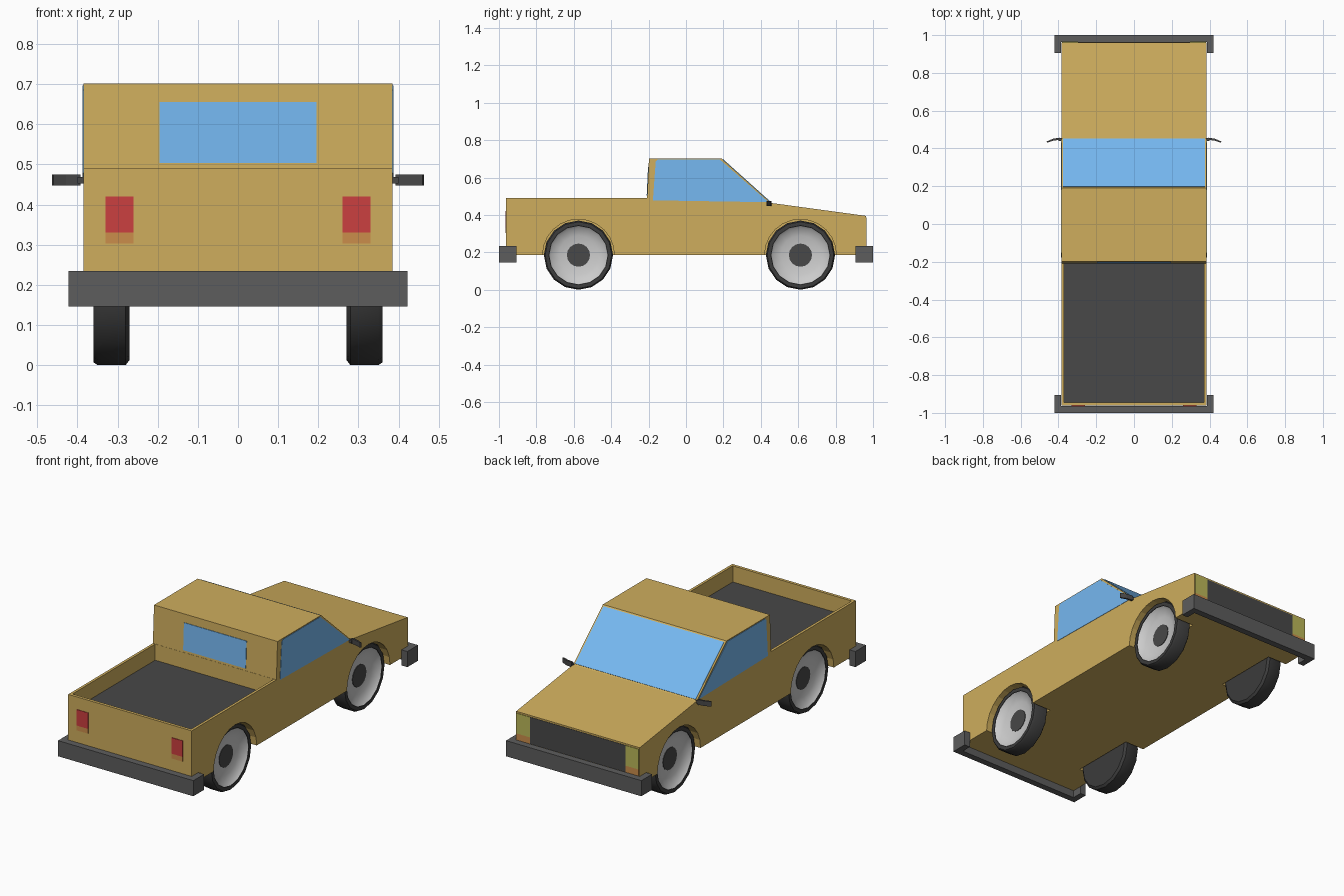
import bpy, bmesh, math
from mathutils import Vector

if "Cube" in bpy.data.objects:
    bpy.data.objects.remove(bpy.data.objects["Cube"])


def material(name, rgb):
    m = bpy.data.materials.new(name)
    m.diffuse_color = (*rgb, 1)
    m.use_nodes = True
    m.node_tree.nodes["Principled BSDF"].inputs["Base Color"].default_value = m.diffuse_color
    return m


PAINT = material("ochre_paint", (0.62, 0.42, 0.11))
GLASS = material("blue_glass", (0.18, 0.48, 0.88))
DARK = material("dark_trim", (0.065, 0.065, 0.065))
GREY = material("bumper_grey", (0.11, 0.11, 0.11))
RUBBER = material("rubber", (0.045, 0.045, 0.045))
SILVER = material("silver", (0.62, 0.62, 0.62))
RED = material("red_lens", (0.6, 0.05, 0.05))
ORANGE = material("orange_lens", (0.6, 0.27, 0.07))
YELLOW = material("headlight_lens", (0.5, 0.48, 0.1))


def finish(name, bm, mat):
    bmesh.ops.recalc_face_normals(bm, faces=bm.faces)
    me = bpy.data.meshes.new(name)
    bm.to_mesh(me)
    bm.free()
    ob = bpy.data.objects.new(name, me)
    bpy.context.collection.objects.link(ob)
    if mat:
        me.materials.append(mat)
    return ob


def prism(name, pts, vec, mat=None):
    """Polygon extruded along a vector."""
    bm = bmesh.new()
    face = bm.faces.new([bm.verts.new(p) for p in pts])
    new = bmesh.ops.extrude_face_region(bm, geom=[face], use_keep_orig=True)
    verts = [v for v in new["geom"] if isinstance(v, bmesh.types.BMVert)]
    bmesh.ops.translate(bm, verts=verts, vec=Vector(vec))
    return finish(name, bm, mat)


def box(name, x0, x1, y0, y1, z0, z1, mat=None):
    return prism(name, [(x0, y0, z0), (x1, y0, z0), (x1, y1, z0), (x0, y1, z0)],
                 (0, 0, z1 - z0), mat)


def cut(ob, cutter):
    cutter.hide_render = True
    mod = ob.modifiers.new("cut", 'BOOLEAN')
    mod.operation = 'DIFFERENCE'
    mod.solver = 'EXACT'
    mod.object = cutter
    bpy.context.view_layer.objects.active = ob
    bpy.ops.object.modifier_apply(modifier=mod.name)
    bpy.data.objects.remove(cutter)


def lathe(name, profile, s, y, z, mat, n=16):
    """Spin (radius, x) points around the wheel axle."""
    bm = bmesh.new()
    vs = [bm.verts.new((s * x, y, z + r)) for r, x in profile]
    es = [bm.edges.new(p) for p in zip(vs, vs[1:])]
    bmesh.ops.spin(bm, geom=vs + es, cent=(0, y, z), axis=(1, 0, 0),
                   angle=math.tau, steps=n, use_duplicate=False)
    bmesh.ops.remove_doubles(bm, verts=bm.verts, dist=1e-4)
    ob = finish(name, bm, mat)
    bpy.ops.object.select_all(action='DESELECT')
    ob.select_set(True)
    bpy.context.view_layer.objects.active = ob
    bpy.ops.object.shade_smooth_by_angle(angle=math.radians(35))
    return ob


W, AXLE_Z = 0.385, 0.185
AXLES = {"rear": -0.575, "front": 0.612}

# Body shell: side profile across the full width
side = [(-0.962, 0.187), (-0.962, 0.49), (-0.208, 0.49), (-0.198, 0.702),
        (0.19, 0.702), (0.455, 0.464), (0.962, 0.395), (0.962, 0.187)]
body = prism("body", [(-W, y, z) for y, z in side], (2 * W, 0, 0), PAINT)

# Open load bed and wheel arches
cut(body, box("bed_cutter", -0.37, 0.37, -0.945, -0.209, 0.395, 0.6))
for s in (-1, 1):
    for y in AXLES.values():
        ring = [(s * 0.264, y + 0.192 * math.cos(a * math.tau / 24),
                 AXLE_Z + 0.192 * math.sin(a * math.tau / 24)) for a in range(24)]
        cut(body, prism("arch_cutter", ring, (s * 0.2, 0, 0)))
box("bed_floor", -0.37, 0.37, -0.945, -0.209, 0.393, 0.399, DARK)

# Windscreen and rear window
slope = Vector((0, 0.238, 0.265)).normalized() * 0.003
prism("windscreen", [(x, y, z) for x, y, z in
      ((-0.376, 0.197, 0.6957), (0.376, 0.197, 0.6957),
       (0.376, 0.45, 0.4685), (-0.376, 0.45, 0.4685))], slope, GLASS)
prism("rear_window", [(-0.195, -0.2073, 0.503), (0.195, -0.2073, 0.503),
                      (0.195, -0.2002, 0.655), (-0.195, -0.2002, 0.655)],
      (0, -0.003, 0), GLASS)

for s, lr in ((-1, "left"), (1, "right")):
    # Side windows
    pane = [(-0.177, 0.478), (-0.162, 0.685), (-0.152, 0.697), (0.18, 0.697), (0.442, 0.468)]
    prism(f"{lr}_side_window", [(s * 0.384, y, z) for y, z in pane], (s * 0.003, 0, 0), GLASS)

    # Tail lights and headlights, each with an orange lower lens
    a, b = sorted((s * 0.26, s * 0.33))
    box(f"{lr}_tail_light", a, b, -0.965, -0.96, 0.33, 0.42, RED)
    box(f"{lr}_rear_indicator", a, b, -0.965, -0.96, 0.303, 0.33, ORANGE)
    a, b = sorted((s * 0.297, s * 0.38))
    box(f"{lr}_headlight", a, b, 0.96, 0.965, 0.272, 0.386, YELLOW)
    box(f"{lr}_front_indicator", a, b, 0.96, 0.965, 0.235, 0.272, ORANGE)

    # Door mirrors: short stalk and bent head
    box(f"{lr}_mirror_stalk", *sorted((s * 0.38, s * 0.4)), 0.44, 0.456, 0.452, 0.468, DARK)
    head = [(0.393, 0.457), (0.43, 0.451), (0.464, 0.436), (0.46, 0.43), (0.428, 0.441), (0.393, 0.446)]
    prism(f"{lr}_mirror_head", [(s * x, y, 0.447) for x, y in head], (0, 0, 0.028), DARK)

    # Wheels: tyre, dished rim, hub
    for fr, y in AXLES.items():
        tyre = [(0, 0.27), (0.172, 0.27), (0.185, 0.28), (0.185, 0.35), (0.178, 0.36),
                (0.158, 0.36), (0.152, 0.345)]
        lathe(f"{fr}_{lr}_tyre", tyre, s, y, AXLE_Z, RUBBER)
        lathe(f"{fr}_{lr}_rim", [(0.159, 0.359), (0.145, 0.345), (0.105, 0.331), (0.06, 0.326)],
              s, y, AXLE_Z, SILVER)
        lathe(f"{fr}_{lr}_hub", [(0.062, 0.32), (0.062, 0.329), (0, 0.329)], s, y, AXLE_Z, DARK)

# Grille
box("grille", -0.297, 0.297, 0.96, 0.964, 0.235, 0.386, DARK)

# Wrap-around bumpers
for s, fr in ((-1, "rear"), (1, "front")):
    u = [(-0.422, 1.0), (0.422, 1.0), (0.422, 0.905), (0.386, 0.905),
         (0.386, 0.963), (-0.386, 0.963), (-0.386, 0.905), (-0.422, 0.905)]
    prism(f"{fr}_bumper", [(x, s * y, 0.146) for x, y in u], (0, 0, 0.088), GREY)
